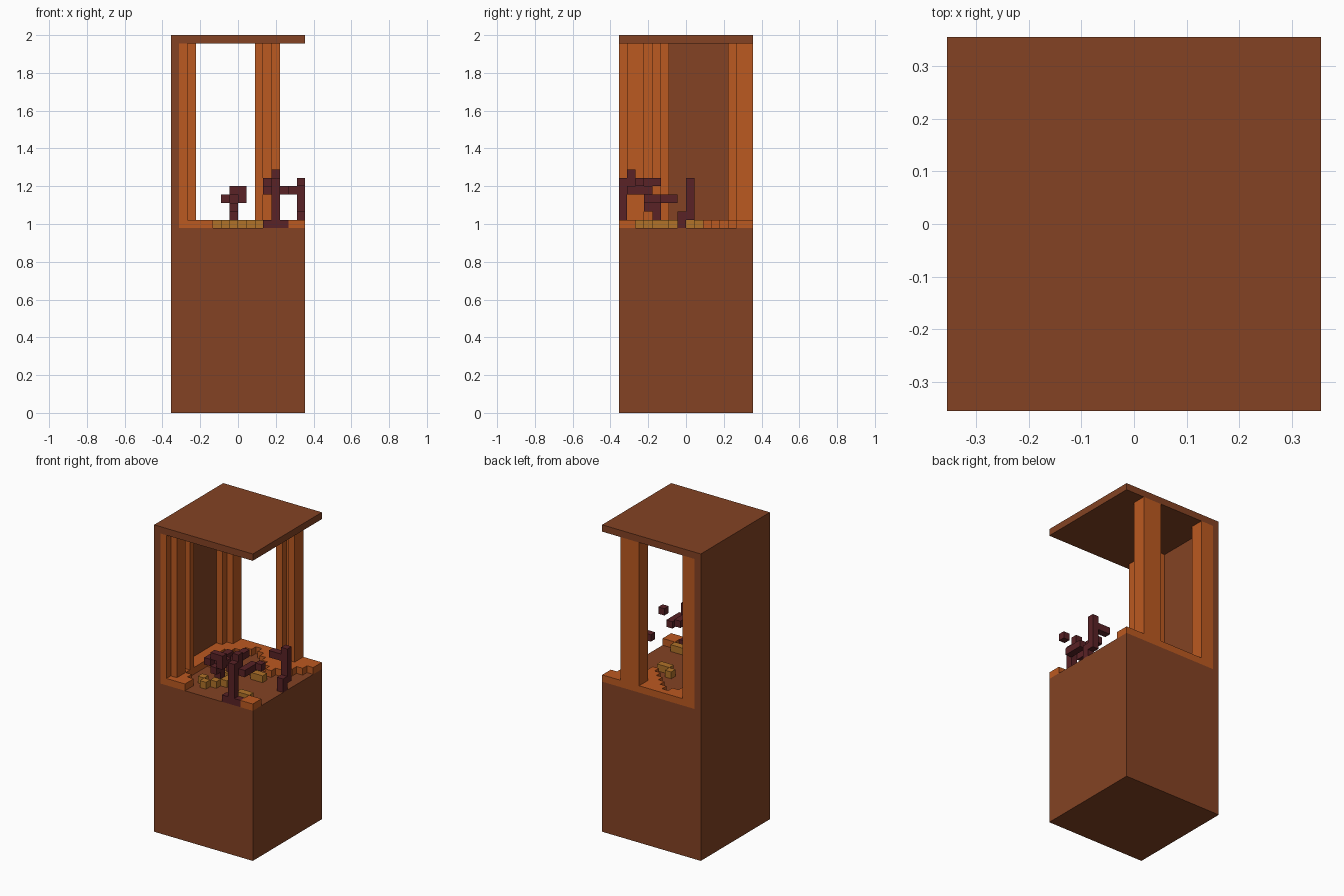
import bpy
import bmesh
from mathutils import Matrix, Vector

if "Cube" in bpy.data.objects:
    bpy.data.objects.remove(bpy.data.objects["Cube"], do_unlink=True)

UNIT = 2 / 45        # edge of one block
SIDE = 16            # footprint in blocks
FLOOR = 22           # height of the base in blocks
TOP = 45             # full height in blocks


def make_material(name, rgb):
    mat = bpy.data.materials.new(name)
    mat.use_nodes = True
    colour = (*rgb, 1)
    mat.diffuse_color = colour
    mat.node_tree.nodes["Principled BSDF"].inputs["Base Color"].default_value = colour
    return mat


BROWN = make_material("brown wood", (0.23, 0.055, 0.017))
ORANGE = make_material("orange wood", (0.5, 0.1, 0.015))
GOLD = make_material("golden stone", (0.44, 0.17, 0.022))
MAROON = make_material("dark maroon", (0.1, 0.016, 0.019))


def build(name, mat, boxes):
    """One object from boxes, each a start block and a size in blocks."""
    bm = bmesh.new()
    for start, size in boxes:
        size = Vector(size)
        centre = Vector(start) + size / 2 - Vector((SIDE / 2, SIDE / 2, 0))
        matrix = Matrix.Translation(centre * UNIT) @ Matrix.Diagonal((*(size * UNIT), 1))
        bmesh.ops.create_cube(bm, size=1, matrix=matrix)
    mesh = bpy.data.meshes.new(name)
    bm.to_mesh(mesh)
    bm.free()
    mesh.materials.append(mat)
    obj = bpy.data.objects.new(name, mesh)
    bpy.context.collection.objects.link(obj)
    return obj


def column(x, y, width, depth):
    """Upright post between the floor and the roof."""
    return (x, y, FLOOR), (width, depth, TOP - 1 - FLOOR)


def slab(x_first, x_last, y):
    """Row of floor blocks, both ends included."""
    return (x_first, y, FLOOR), (x_last - x_first + 1, 1, 1)


def blocks(cells):
    return [(cell, (1, 1, 1)) for cell in cells]


# Cabinet shell
build("base", BROWN, [((0, 0, 0), (SIDE, SIDE, FLOOR))])
build("side_wall", BROWN, [column(0, 0, 1, SIDE)])
build("roof", BROWN, [((0, 0, TOP - 1), (SIDE, SIDE, 1))])

# Stepped posts
build("front_post", ORANGE, [column(1, 0, 1, 6), column(2, 1, 1, 2), column(2, 4, 1, 1)])
build("back_corner_post", ORANGE, [column(1, 13, 1, 3), column(2, 14, 1, 2)])
build("back_post", ORANGE, [column(10, 14, 1, 2), column(11, 15, 1, 1), column(12, 14, 1, 2)])

# Ragged floor border: left strip, back triangle and front corner
left_ends = [4, 4, 3, 2, 2, 2, 2, 2, 3, 3, 2, 2, 3, 4, 5]
rows = [slab(1, end, y) for y, end in enumerate(left_ends)]
rows += [slab(SIDE + 5 - y, y + 1, y) for y in range(10, 15)]
rows += [slab(1, SIDE - 1, SIDE - 1)]
rows += [slab(SIDE - 2, SIDE - 1, y) for y in range(2)]
build("floor_border", ORANGE, rows)

# Loose stones on the floor
stones = [(5, 3), (6, 2), (7, 3), (8, 4), (8, 5), (7, 6),
          (9, 9), (10, 8), (11, 8), (12, 2), (13, 2)]
build("floor_stones", GOLD, blocks([(x, y, FLOOR) for x, y in stones]))

# Branch by the open side
build("side_branch", MAROON, [
    ((15, 7, FLOOR), (1, 1, 2)),
    ((15, 8, FLOOR + 1), (1, 1, 5)),
    ((13, 8, FLOOR + 4), (2, 1, 1)),
])

# Branch at the front edge, with its detached tip
build("front_branch", MAROON, [
    slab(11, 13, 0),
    ((12, 0, FLOOR + 1), (1, 1, 5)),
    ((12, 1, FLOOR + 5), (1, 1, 2)),
    ((13, 1, FLOOR + 4), (1, 3, 1)),
    ((11, 1, FLOOR + 4), (1, 2, 1)),
    ((11, 2, FLOOR + 5), (1, 3, 1)),
])
build("front_branch_tip", MAROON, blocks([(15, 2, FLOOR + 5)]))

# Small branch in the middle
build("middle_branch", MAROON, [
    ((7, 4, FLOOR), (1, 1, 4)),
    ((7, 3, FLOOR + 2), (1, 1, 1)),
    ((6, 3, FLOOR + 3), (1, 2, 1)),
    ((8, 3, FLOOR + 3), (1, 2, 1)),
    ((7, 5, FLOOR + 3), (1, 2, 1)),
    ((7, 3, FLOOR + 4), (2, 1, 1)),
])
